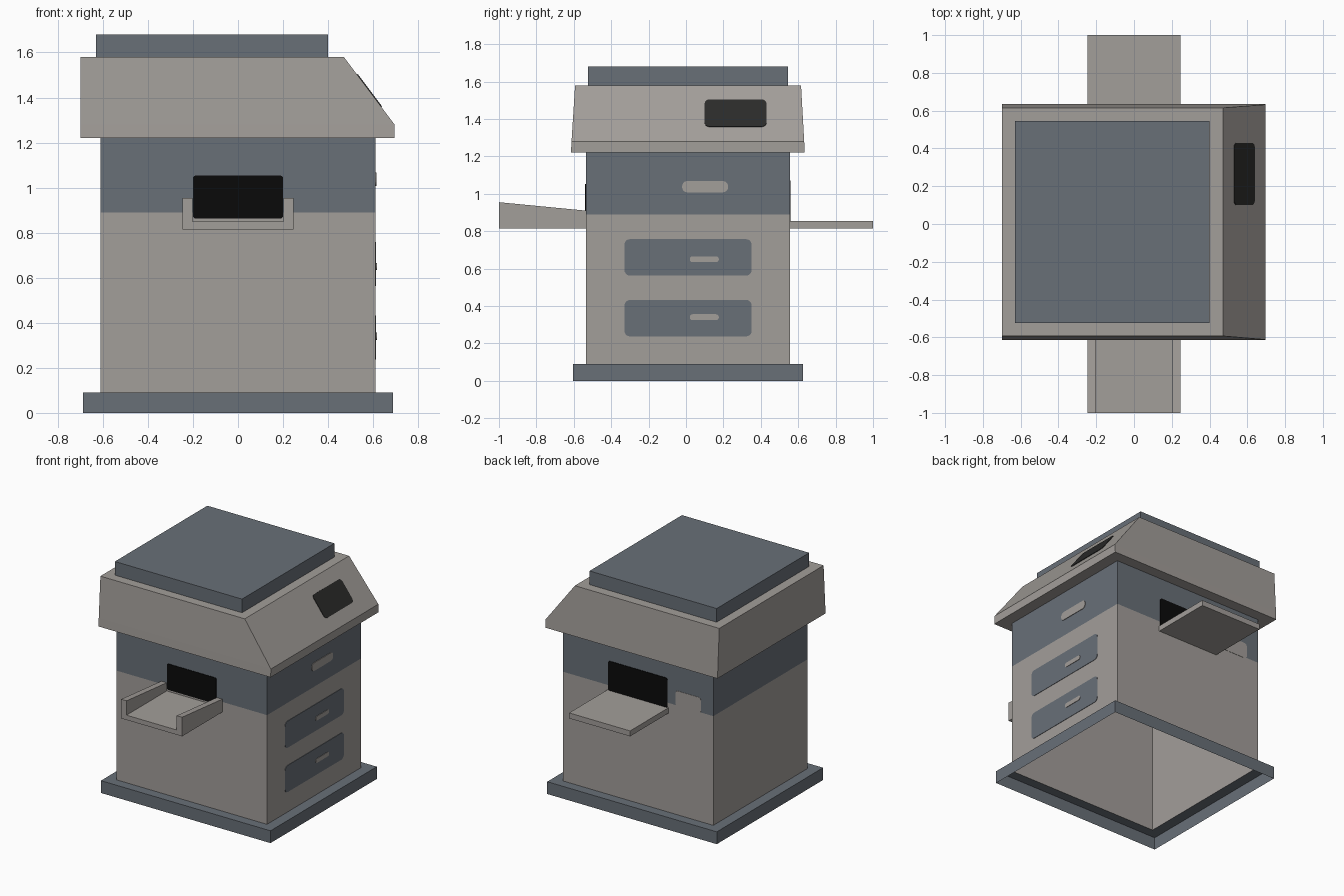
import bpy, math
from mathutils import Vector

if "Cube" in bpy.data.objects:
    bpy.data.objects.remove(bpy.data.objects["Cube"])


def material(name, rgb):
    m = bpy.data.materials.new(name)
    m.diffuse_color = (*rgb, 1)
    m.use_nodes = True
    m.node_tree.nodes["Principled BSDF"].inputs["Base Color"].default_value = m.diffuse_color
    return m


STONE = material("warm_grey", (0.365, 0.342, 0.322))
SLATE = material("slate_blue", (0.140, 0.160, 0.187))
BLACK = material("black", (0.003, 0.003, 0.003))
CHARCOAL = material("charcoal", (0.024, 0.024, 0.023))


def make(name, verts, faces, mats):
    me = bpy.data.meshes.new(name)
    me.from_pydata([tuple(v) for v in verts], [], faces)
    for m in mats:
        me.materials.append(m)
    me.update()
    ob = bpy.data.objects.new(name, me)
    bpy.context.collection.objects.link(ob)
    return ob


def loft(name, loops, mats, start=True, end=True):
    """Skin a list of point loops, with optional end caps."""
    n = len(loops[0])
    verts = [p for loop in loops for p in loop]
    faces = [(k * n + i, k * n + (i + 1) % n, (k + 1) * n + (i + 1) % n, (k + 1) * n + i)
             for k in range(len(loops) - 1) for i in range(n)]
    if start:
        faces.append(tuple(reversed(range(n))))
    if end:
        faces.append(tuple(range(len(verts) - n, len(verts))))
    return make(name, verts, faces, mats)


def rect(x0, x1, y0, y1, z):
    return [(x0, y0, z), (x1, y0, z), (x1, y1, z), (x0, y1, z)]


def plate(name, centre, u, v, w, h, r, mat, thick=0.004):
    """Thin rounded rectangle lying on a wall, facing u x v."""
    c, u, v = Vector(centre), Vector(u).normalized(), Vector(v).normalized()
    n = u.cross(v)
    loop = []
    for k, (sx, sy) in enumerate(((1, 1), (-1, 1), (-1, -1), (1, -1))):
        for s in range(6):
            a = (k + s / 5) * math.pi / 2
            loop.append(c + u * (sx * (w / 2 - r) + r * math.cos(a))
                        + v * (sy * (h / 2 - r) + r * math.sin(a)))
    return loft(name, [loop, [p + n * thick for p in loop]], [mat], start=False)


X, Y, Z = (1, 0, 0), (0, 1, 0), (0, 0, 1)
BODY = (-0.61, 0.61, -0.535, 0.555)
BASE = (-0.687, 0.687, -0.605, 0.625)

# Hollow body, open below, with a slate band at the top
body = loft("body", [rect(*BODY, z) for z in (0.09, 0.89, 1.22)], [STONE, SLATE],
            start=False, end=False)
for p in body.data.polygons:
    p.material_index = int(p.center.z > 0.89)

# Base skirt, open below, with a ledge running in to the body
loft("base_skirt", [rect(*BASE, 0), rect(*BASE, 0.09), rect(*BODY, 0.09)], [SLATE],
     start=False, end=False)

# Roof block with sloping right side, and the flat cap on it
loft("roof", [rect(-0.70, 0.695, -0.615, 0.635, 1.22),
              rect(-0.70, 0.695, -0.612, 0.632, 1.28),
              rect(-0.70, 0.47, -0.593, 0.615, 1.58)], [STONE])
CAP = (-0.63, 0.40, -0.525, 0.545)
loft("roof_cap", [rect(*CAP, 1.58), rect(*CAP, 1.68)], [SLATE], start=False)


# Front tray: U-shaped section whose side walls rise outwards
def tray_section(y, top):
    o, i, low, floor = 0.247, 0.203, 0.815, 0.85
    return [(x, y, z) for x, z in ((-o, low), (o, low), (o, top), (i, top),
                                   (i, floor), (-i, floor), (-i, top), (-o, top))]


loft("front_tray", [tray_section(-1.0, 0.955), tray_section(-0.535, 0.91)][::1], [STONE])

# Back tray: a plain shelf
SHELF = (-0.247, 0.247, 0.555, 1.0)
loft("back_tray", [rect(*SHELF, 0.815), rect(*SHELF, 0.855)], [STONE])

# Openings over the trays and the panel on the roof slope
plate("front_opening", (0, -0.535, 0.958), X, Z, 0.40, 0.19, 0.012, BLACK)
plate("back_opening", (0, 0.555, 0.961), (-1, 0, 0), Z, 0.48, 0.218, 0.015, BLACK)
plate("roof_panel", (0.5825, 0.265, 1.43), Y, (-0.225, 0, 0.30), 0.33, 0.18, 0.025, CHARCOAL)

# Raised patch of body colour in the slate band at the back
plate("back_patch", (-0.408, 0.555, 0.94), (-1, 0, 0), Z, 0.205, 0.115, 0.02, STONE, 0.002)

# Drawers with slot handles on the right side, and the slot above them
for label, z in (("lower", 0.335), ("upper", 0.66)):
    plate(label + "_drawer", (0.61, 0.011, z), Y, Z, 0.68, 0.195, 0.03, SLATE, 0.003)
    plate(label + "_drawer_handle", (0.61, 0.098, z + (0.005 if z < 0.5 else -0.01)),
          Y, Z, 0.155, 0.032, 0.015, STONE, 0.006)
plate("side_slot", (0.61, 0.102, 1.038), Y, Z, 0.245, 0.06, 0.026, STONE)
